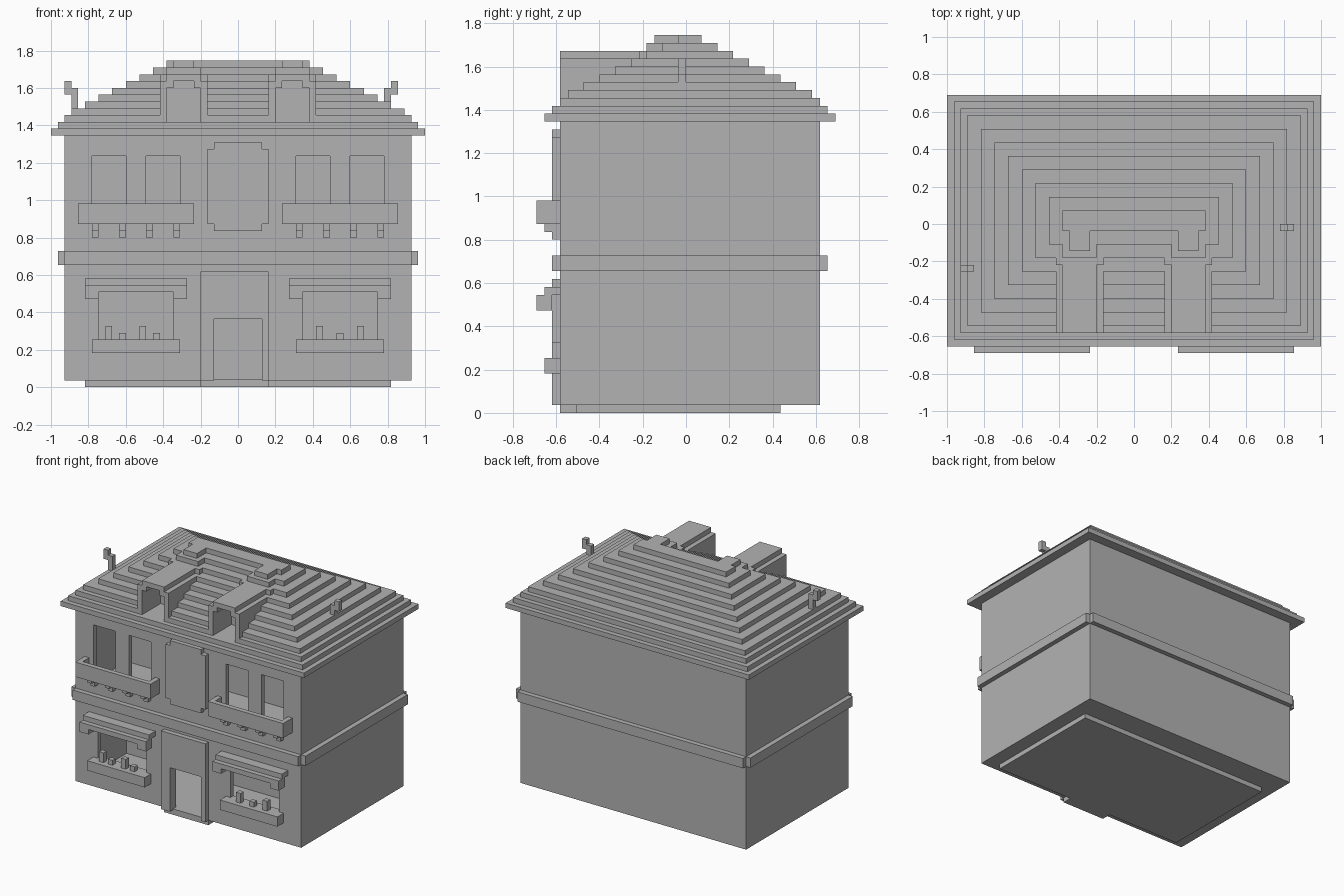
import bpy
import bmesh

default = bpy.data.objects.get("Cube")
if default:
    bpy.data.objects.remove(default, do_unlink=True)

# One block is a 55th of the frontage; block counts run from the left/front/ground
UNIT = 2 / 55
WIDE, DEEP = 55, 38

stone = bpy.data.materials.new("plain_grey")
stone.use_nodes = True
GREY = (0.45, 0.45, 0.45, 1)
stone.diffuse_color = GREY
stone.node_tree.nodes["Principled BSDF"].inputs["Base Color"].default_value = GREY


def place(i, j, k):
    return ((i - WIDE / 2) * UNIT, (j - DEEP / 2) * UNIT, k * UNIT)


def finish(name, bm):
    bmesh.ops.recalc_face_normals(bm, faces=bm.faces)
    mesh = bpy.data.meshes.new(name)
    bm.to_mesh(mesh)
    bm.free()
    mesh.materials.append(stone)
    obj = bpy.data.objects.new(name, mesh)
    bpy.context.collection.objects.link(obj)
    return obj


def tower(name, tiers):
    """Closed stepped stack; each tier is (x0, x1, y0, y1, z0, z1)."""
    bm = bmesh.new()
    rings = []
    for x0, x1, y0, y1, z0, z1 in tiers:
        for z in (z0, z1):
            corners = ((x0, y0), (x1, y0), (x1, y1), (x0, y1))
            rings.append([bm.verts.new(place(x, y, z)) for x, y in corners])
    for low, high in zip(rings, rings[1:]):
        for n in range(4):
            m = (n + 1) % 4
            bm.faces.new((low[n], low[m], high[m], high[n]))
    bm.faces.new(rings[0][::-1])
    bm.faces.new(rings[-1])
    return finish(name, bm)


def box(name, x, y, z):
    return tower(name, [(*x, *y, *z)])


def flip(x):
    return (WIDE - x[1], WIDE - x[0])


def pair(name, x, y, z):
    box(name + "_right", x, y, z)
    box(name + "_left", flip(x), y, z)


def carve(target, x, y, z):
    cutter = box("cutter", x, y, z)
    cutter.hide_render = True
    mod = target.modifiers.new("opening", "BOOLEAN")
    mod.operation = "DIFFERENCE"
    mod.solver = "EXACT"
    mod.object = cutter
    bpy.context.view_layer.objects.active = target
    bpy.ops.object.modifier_apply(modifier=mod.name)
    bpy.data.objects.remove(cutter, do_unlink=True)


# Walls with two hollow storeys, windows and doorway
walls = box("walls", (2, 53), (3, 36), (1, 37))
carve(walls, (3, 52), (4, 18), (1.2, 18))
carve(walls, (3, 52), (4, 18), (20, 36))
for window in ((6, 11), (14, 19)):
    for x in (window, flip(window)):
        carve(walls, x, (2, 5), (25, 34))
for x in ((7, 18), flip((7, 18))):
    carve(walls, x, (2, 5), (7, 14))
carve(walls, (24, 31), (2, 5), (1.2, 10))

# Foundation and doorstep
box("foundation", (5, 50), (5, 31), (0, 1))
box("doorstep", (22, 32), (3, 5), (0, 1))

# Door surround
frame = box("door_surround", (22, 32), (2, 3), (1, 17))
carve(frame, (24, 31), (1, 4), (0, 10))

# Band between storeys with notched corners
box("band_sides", (1, 54), (3, 36), (18, 20))
box("band_front", (2, 53), (2, 3), (18, 20))
box("band_back", (2, 53), (36, 37), (18, 20))

# Blank wall panel with notched corners
box("panel_middle", (23, 32), (2, 3), (24, 35))
box("panel_top", (24, 31), (2, 3), (35, 36))
box("panel_bottom", (24, 31), (2, 3), (23, 24))

# Balconies on stepped brackets
pair("balcony_floor", (4, 21), (0, 3), (24, 25))
pair("balcony_front", (4, 21), (0, 1), (25, 27))
pair("balcony_outer_end", (4, 5), (1, 3), (25, 27))
pair("balcony_inner_end", (20, 21), (1, 3), (25, 27))
for i in range(6, 19, 4):
    pair("bracket_upper", (i, i + 1), (1, 3), (23, 24))
    pair("bracket_lower", (i, i + 1), (2, 3), (22, 23))

# Awnings
pair("awning_top", (5, 20), (1, 3), (15, 16))
pair("awning_lip", (5, 20), (0, 2), (14, 15))
pair("awning_outer_tab", (5, 7), (0, 2), (13, 14))
pair("awning_inner_tab", (18, 20), (0, 2), (13, 14))

# Window boxes with plants
pair("window_box", (6, 19), (1, 3), (5, 7))
for i, top in ((8, 9), (10, 8), (13, 9), (15, 8), (39, 9), (42, 8), (45, 9)):
    box("plant", (i, i + 1), (2, 3), (7, top))

# Stepped hip roof
tiers = [(n, WIDE - n, n + 1, DEEP - n, 37 + n, 38 + n) for n in range(4)]
for n in range(7):
    inset = 5 + 2 * n
    tiers.append((inset, WIDE - inset, inset + 1, DEEP - inset, 41 + n, 42 + n))
roof = tower("roof", tiers)

# Dormers cut into the roof, with stepped arches
for x in ((17, 22), flip((17, 22))):
    carve(roof, x, (2, 9), (39, 45))
pair("dormer_outer_wall", (16, 17), (3, 13), (39, 45))
pair("dormer_inner_wall", (22, 23), (3, 13), (39, 45))
pair("dormer_outer_corner", (17, 18), (3, 9), (44, 45))
pair("dormer_inner_corner", (21, 22), (3, 9), (44, 45))
pair("dormer_back", (17, 22), (9, 13), (39, 45))
pair("dormer_roof", (17, 22), (3, 14), (45, 46))
pair("dormer_shoulder", (16, 23), (13, 14), (45, 46))
pair("dormer_saddle", (17, 22), (14, 16), (46, 47))
pair("dormer_ridge", (18, 21), (15, 18), (47, 48))

# Cranked vent pipes
box("right_vent_stem", (3, 4), (12, 13), (41, 44))
box("right_vent_cap", (2, 3), (12, 13), (43, 45))
box("left_vent_stem", (49, 50), (18, 19), (42, 44))
box("left_vent_cap", (50, 51), (18, 19), (43, 45))
